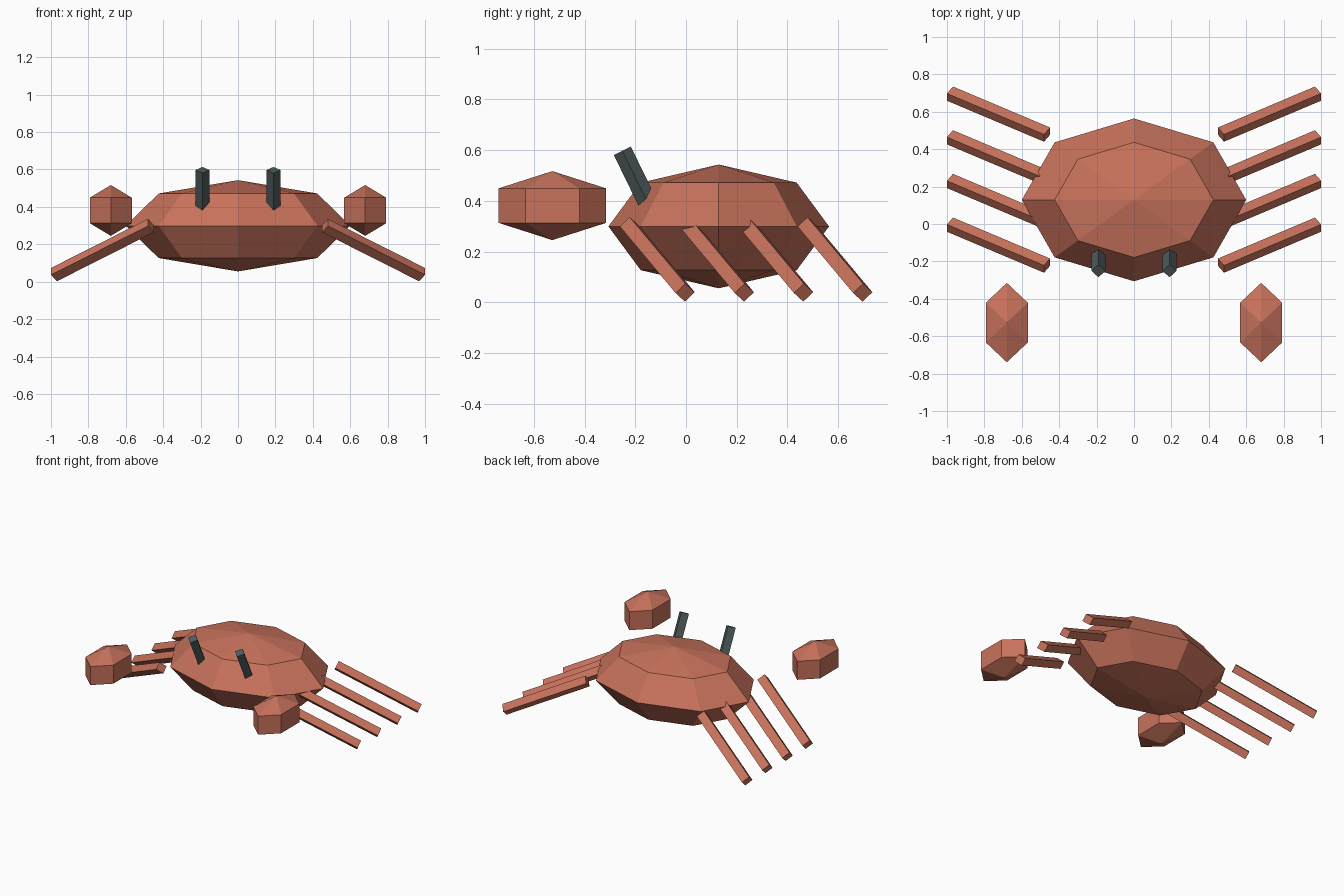
import bpy
import bmesh
import math
from mathutils import Vector

if "Cube" in bpy.data.objects:
    bpy.data.objects.remove(bpy.data.objects["Cube"])


def material(name, rgb):
    m = bpy.data.materials.new(name)
    m.diffuse_color = (*rgb, 1.0)
    m.use_nodes = True
    m.node_tree.nodes["Principled BSDF"].inputs["Base Color"].default_value = m.diffuse_color
    return m


SHELL = material("shell red", (0.58, 0.17, 0.107))
STALK = material("dark slate", (0.08, 0.105, 0.11))


def finish(name, bm, mat):
    bmesh.ops.recalc_face_normals(bm, faces=bm.faces)
    mesh = bpy.data.meshes.new(name)
    bm.to_mesh(mesh)
    bm.free()
    mesh.materials.append(mat)
    bpy.context.collection.objects.link(bpy.data.objects.new(name, mesh))


def faceted_ball(name, center, radii, sides, rings, mat):
    """Low-poly ball with one vertex of each ring on the +y axis."""
    bm = bmesh.new()
    c = Vector(center)

    def point(lat, lon):
        return c + Vector((radii[0] * math.sin(lat) * math.sin(lon),
                           radii[1] * math.sin(lat) * math.cos(lon),
                           radii[2] * math.cos(lat)))

    top, bottom = bm.verts.new(point(0, 0)), bm.verts.new(point(math.pi, 0))
    loops = [[bm.verts.new(point(math.pi * r / rings, math.tau * s / sides))
              for s in range(sides)] for r in range(1, rings)]
    for s in range(sides):
        n = (s + 1) % sides
        bm.faces.new((top, loops[0][s], loops[0][n]))
        bm.faces.new((bottom, loops[-1][n], loops[-1][s]))
        for a, b in zip(loops, loops[1:]):
            bm.faces.new((a[s], b[s], b[n], a[n]))
    finish(name, bm, mat)


def bar(name, center, length, side_a, side_b, mat):
    """Straight box given by its three edge vectors."""
    bm = bmesh.new()
    bmesh.ops.create_cube(bm, size=1.0)
    for v in bm.verts:
        x, y, z = v.co
        v.co = Vector(center) + Vector(length) * x + Vector(side_a) * y + Vector(side_b) * z
    finish(name, bm, mat)


# Body shell
faceted_ball("body", (0, 0.129, 0.299), (0.6, 0.435, 0.244), 8, 4, SHELL)

for label, s in (("right", 1), ("left", -1)):
    # Claw
    faceted_ball(f"{label}_claw", (s * 0.68, -0.527, 0.381), (0.15, 0.245, 0.136), 6, 3, SHELL)

    # Four parallel legs, sloping out, back and down
    for i in range(4):
        bar(f"{label}_leg_{i + 1}", (s * 0.7245, -0.113 + 0.2335 * i, 0.169),
            (s * 0.519, 0.219, -0.262), (0, 0.039, 0.037), (-s * 0.032, 0.037, -0.034), SHELL)

    # Eye stalk: square bar with a corner facing forward, tilted to the front
    tilt = math.radians(26)
    axis = Vector((0, -math.sin(tilt), math.cos(tilt)))
    across = Vector((0.0375, 0, 0))
    depth = Vector((0, math.cos(tilt), math.sin(tilt))) * 0.0375
    bar(f"{label}_eye_stalk", Vector((s * 0.19, -0.251, 0.597)) - axis * 0.14,
        axis * 0.28, across + depth, across - depth, STALK)
